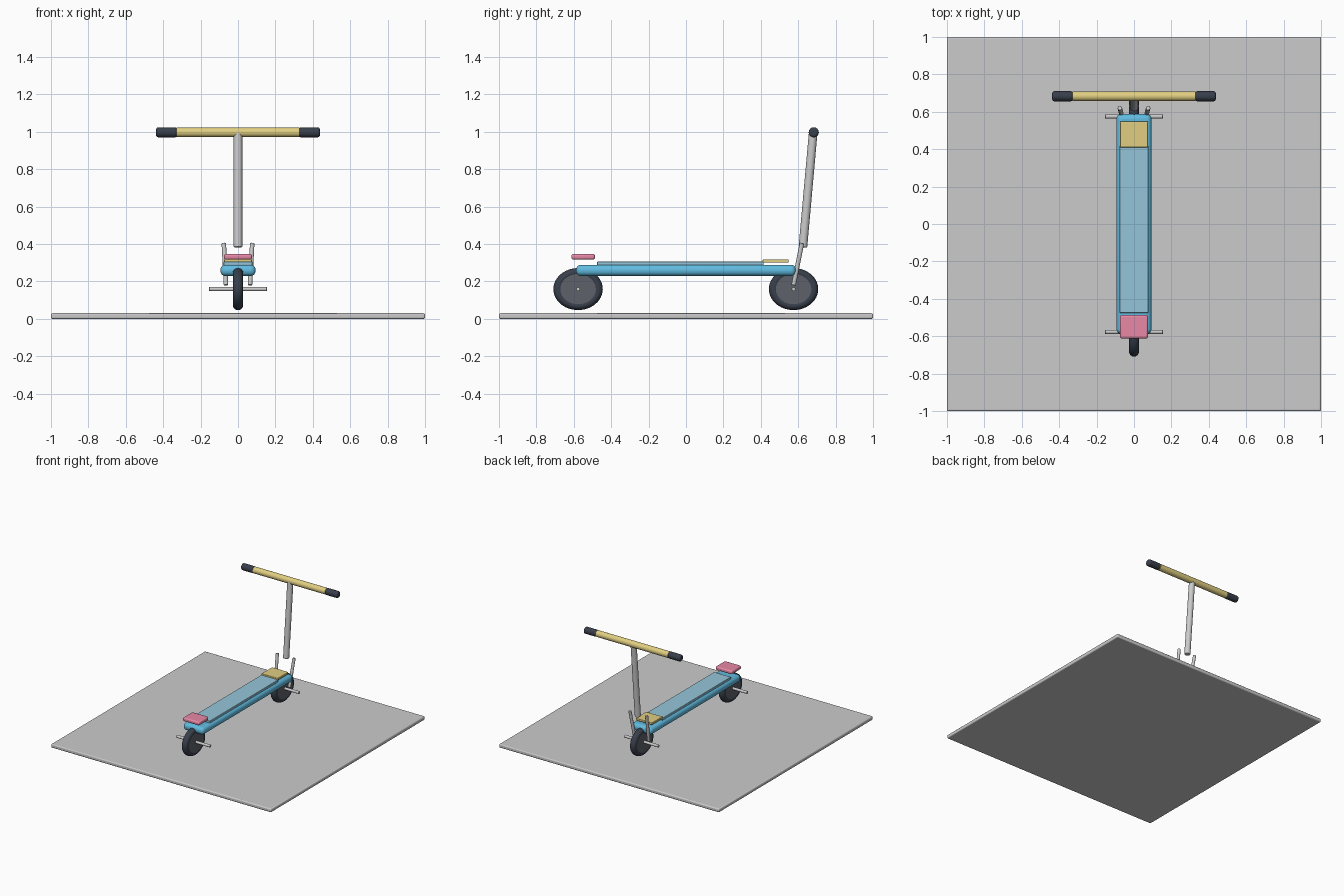
import bpy, math
from mathutils import Vector

if "Cube" in bpy.data.objects:
    bpy.data.objects.remove(bpy.data.objects["Cube"])


def material(name, rgb):
    m = bpy.data.materials.new(name)
    m.diffuse_color = (*rgb, 1)
    m.use_nodes = True
    m.node_tree.nodes["Principled BSDF"].inputs["Base Color"].default_value = m.diffuse_color
    return m


BLUE = material("deck_blue", (0.12, 0.50, 0.75))
MAT = material("mat_blue", (0.30, 0.56, 0.70))
YELLOW = material("yellow", (0.75, 0.62, 0.22))
PINK = material("pink", (0.80, 0.25, 0.38))
DARK = material("dark_rubber", (0.04, 0.05, 0.07))
HUB = material("hub_grey", (0.11, 0.12, 0.14))


def finish(name, mat=None, bevel=0, segments=3):
    ob = bpy.context.object
    ob.name = name
    if mat:
        ob.data.materials.append(mat)
    if bevel:
        mod = ob.modifiers.new("bevel", "BEVEL")
        mod.width, mod.segments = bevel, segments
        mod.limit_method = "ANGLE"
    bpy.ops.object.shade_smooth_by_angle(angle=math.radians(40))
    return ob


def box(name, lo, hi, mat=None, bevel=0.004, segments=3):
    lo, hi = Vector(lo), Vector(hi)
    bpy.ops.mesh.primitive_cube_add(size=1, location=(lo + hi) / 2)
    bpy.context.object.scale = hi - lo
    bpy.ops.object.transform_apply(location=False, rotation=False, scale=True)
    return finish(name, mat, bevel, segments)


def rod(name, a, b, radius, mat=None, bevel=0, stretch=1):
    a, b = Vector(a), Vector(b)
    d = b - a
    bpy.ops.mesh.primitive_cylinder_add(vertices=32, radius=radius, depth=d.length)
    ob = bpy.context.object
    ob.location = (a + b) / 2
    ob.rotation_euler = d.to_track_quat("Z", "Y").to_euler()
    bpy.ops.object.transform_apply(location=False, rotation=True, scale=False)
    ob.scale.z = stretch
    bpy.ops.object.transform_apply(location=False, rotation=False, scale=True)
    return finish(name, mat, bevel)


# Ground slab
box("base_slab", (-1, -1, 0), (1, 1, 0.03), bevel=0.008)

# Deck, grip mat, front plate and rear brake pad
box("deck", (-0.094, -0.588, 0.229), (0.094, 0.588, 0.289), BLUE, 0.027, 5)
box("grip_mat", (-0.077, -0.475, 0.286), (0.077, 0.415, 0.306), MAT)
box("front_plate", (-0.075, 0.41, 0.30), (0.075, 0.548, 0.318), YELLOW)
box("rear_brake", (-0.075, -0.612, 0.317), (0.075, -0.487, 0.347), PINK, 0.01)

# Wheels: slightly flattened tyre, hub disc and axle
for label, y in (("front", 0.575), ("rear", -0.577)):
    c = Vector((0, y, 0.159))
    bpy.ops.mesh.primitive_torus_add(major_radius=0.105, minor_radius=0.027,
                                     major_segments=48, minor_segments=16,
                                     location=c, rotation=(0, math.pi / 2, 0))
    bpy.ops.object.transform_apply(location=False, rotation=True, scale=False)
    bpy.context.object.scale.z = 0.85
    finish(label + "_tyre", DARK)
    w = Vector((0.025, 0, 0))
    rod(label + "_hub", c - w, c + w, 0.105, HUB, stretch=0.85)
    w = Vector((0.155, 0, 0))
    rod(label + "_axle", c - w, c + w, 0.011, bevel=0.003)

# Fork blades either side of the front wheel
for label, s in (("left", -1), ("right", 1)):
    rod(label + "_fork", (s * 0.064, 0.575, 0.18), (s * 0.076, 0.62, 0.405),
        0.012, bevel=0.003)

# Steering stem
rod("stem", (0, 0.625, 0.383), (0, 0.68, 0.995), 0.023, bevel=0.005)

# Handlebar and grips
rod("handlebar", (-0.33, 0.683, 0.997), (0.33, 0.683, 0.997), 0.026, YELLOW, 0.003)
for label, s in (("left", -1), ("right", 1)):
    rod(label + "_grip", (s * 0.326, 0.683, 0.997), (s * 0.438, 0.683, 0.997),
        0.027, DARK, 0.012)
